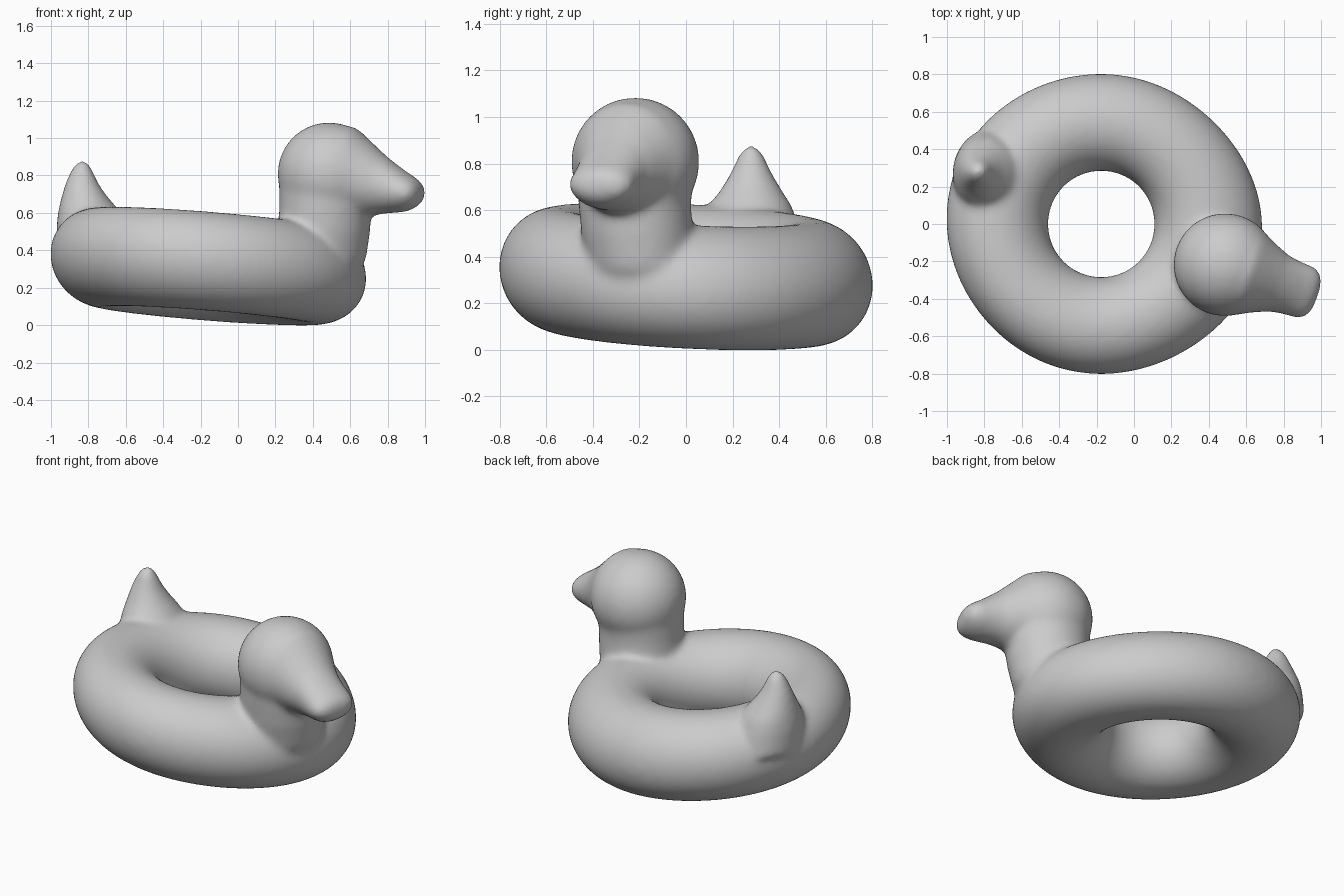
import bpy, bmesh
from math import sin, cos, pi
from mathutils import Vector, Matrix

if "Cube" in bpy.data.objects:
    bpy.data.objects.remove(bpy.data.objects["Cube"])

bm = bmesh.new()


def skin(rings, closed=False):
    """Bridge equal rings of points; cap the ends unless closed."""
    rows = [[bm.verts.new(p) for p in ring] for ring in rings]
    n = len(rows[0])
    pairs = list(zip(rows, rows[1:]))
    if closed:
        pairs.append((rows[-1], rows[0]))
    for a, b in pairs:
        for i in range(n):
            j = (i + 1) % n
            bm.faces.new((a[i], a[j], b[j], b[i]))
    if not closed:
        bm.faces.new(rows[0])
        bm.faces.new(rows[-1])


def ellipse(c, u, v, n=40):
    return [c + u * cos(2 * pi * i / n) + v * sin(2 * pi * i / n) for i in range(n)]


def upright(sections):
    """Loft of horizontal ellipses: z, centre x, centre y, radius x, radius y."""
    skin([ellipse(Vector((x, y, z)), Vector((rx, 0, 0)), Vector((0, ry, 0)))
          for z, x, y, rx, ry in sections])


# Swim ring, slightly tilted and bulging under the head and tail
rings = []
for k in range(96):
    a = 2 * pi * k / 96
    outer = 0.803 + 0.06 * max(0, cos(a + 0.12)) ** 4 + 0.03 * max(0, -cos(a + 0.3)) ** 4
    inner = 0.284
    mid, half = (outer + inner) / 2, (outer - inner) / 2
    d = Vector((cos(a), sin(a), 0))
    tilt = lambda p: -0.08 * p.x - 0.05 * p.y
    ring = []
    for p in ellipse(d * mid, d * half, Vector((0, 0, 0.265)), 48):
        ring.append(Vector((p.x - 0.175, p.y, p.z + 0.316 + tilt(p))))
    rings.append(ring)
skin(rings, closed=True)

# Neck
upright([(0.20, 0.40, -0.17, 0.19, 0.19), (0.35, 0.44, -0.19, 0.245, 0.23),
         (0.50, 0.46, -0.21, 0.247, 0.24), (0.62, 0.467, -0.22, 0.247, 0.242),
         (0.75, 0.48, -0.22, 0.26, 0.25)])

# Head
bmesh.ops.create_uvsphere(bm, u_segments=48, v_segments=32, radius=0.276,
                          matrix=Matrix.Translation((0.487, -0.218, 0.808)))

# Beak: distance, half width, top, bottom
d, s = Vector((0.945, -0.326, 0)), Vector((0.326, 0.945, 0))
beak = [(0.00, 0.25, 1.07, 0.60), (0.14, 0.235, 1.06, 0.575), (0.22, 0.195, 0.99, 0.58),
        (0.31, 0.158, 0.91, 0.595), (0.39, 0.148, 0.85, 0.60), (0.44, 0.148, 0.815, 0.607),
        (0.48, 0.138, 0.79, 0.625), (0.505, 0.115, 0.77, 0.645), (0.522, 0.07, 0.74, 0.675)]
skin([ellipse(Vector((0.487, -0.218, (t + b) / 2)) + d * u, s * w, Vector((0, 0, (t - b) / 2)))
      for u, w, t, b in beak])

# Tail
upright([(0.40, -0.78, 0.26, 0.19, 0.25), (0.55, -0.785, 0.27, 0.185, 0.21),
         (0.62, -0.80, 0.275, 0.16, 0.18), (0.69, -0.822, 0.28, 0.122, 0.13),
         (0.76, -0.835, 0.28, 0.088, 0.09), (0.83, -0.835, 0.28, 0.058, 0.058),
         (0.868, -0.832, 0.28, 0.035, 0.035), (0.88, -0.83, 0.28, 0.015, 0.015)])

bmesh.ops.recalc_face_normals(bm, faces=bm.faces)
mesh = bpy.data.meshes.new("duck_float")
bm.to_mesh(mesh)
bm.free()
duck = bpy.data.objects.new("duck_float", mesh)
bpy.context.collection.objects.link(duck)

# Fuse all parts into one soft skin
fuse = duck.modifiers.new("fuse", 'REMESH')
fuse.mode = 'VOXEL'
fuse.voxel_size = 0.016
fuse.use_smooth_shade = True
soften = duck.modifiers.new("soften", 'SMOOTH')
soften.factor = 0.5
soften.iterations = 22
